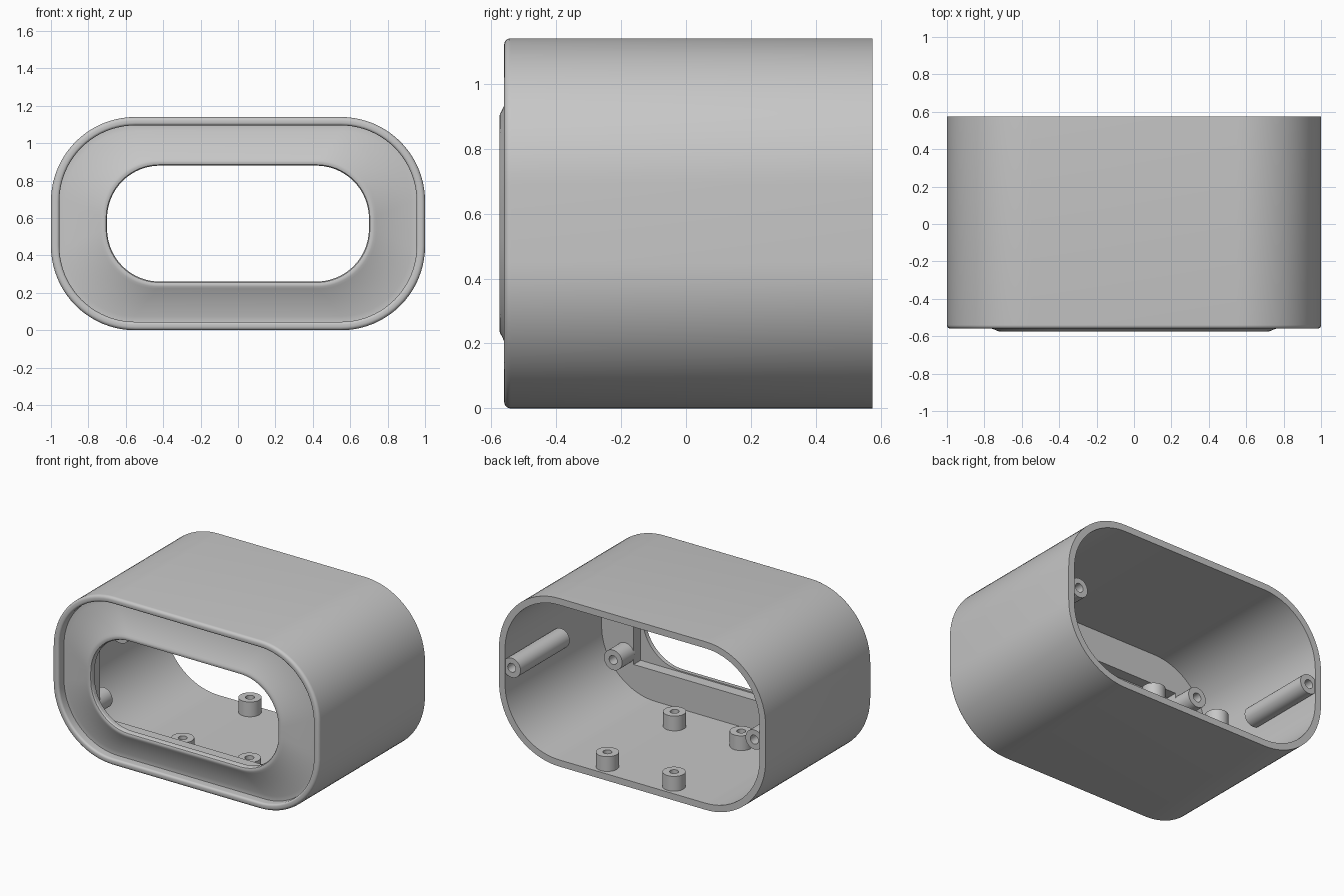
import bpy, bmesh, math
from mathutils import Vector

cube = bpy.data.objects.get("Cube")
if cube:
    bpy.data.objects.remove(cube, do_unlink=True)

grey = bpy.data.materials.new("light_grey_plastic")
grey.use_nodes = True
color = (0.57, 0.57, 0.57, 1)
grey.diffuse_color = color
grey.node_tree.nodes["Principled BSDF"].inputs["Base Color"].default_value = color

MID_Z = 0.57
HALF_W, HALF_H, CORNER = 1.0, 0.57, 0.45
BACK = 0.575


def rounded_rect(hw, hh, r, y, steps=20):
    """Rounded rectangle section in the xz plane."""
    pts = []
    for k, (sx, sz) in enumerate([(1, 1), (-1, 1), (-1, -1), (1, -1)]):
        for i in range(steps + 1):
            a = math.pi / 2 * (k + i / steps)
            pts.append(Vector((sx * (hw - r) + r * math.cos(a), y,
                               MID_Z + sz * (hh - r) + r * math.sin(a))))
    return pts


def inset(d, y):
    return rounded_rect(HALF_W - d, HALF_H - d, CORNER - d, y)


def loft(name, sections, ring):
    """Skin a list of equal sections, joined into a ring or capped."""
    bm = bmesh.new()
    loops = [[bm.verts.new(p) for p in s] for s in sections]
    pairs = list(zip(loops, loops[1:]))
    if ring:
        pairs.append((loops[-1], loops[0]))
    else:
        bm.faces.new(loops[0])
        bm.faces.new(loops[-1])
    for a, b in pairs:
        n = len(a)
        for i in range(n):
            j = (i + 1) % n
            bm.faces.new((a[i], a[j], b[j], b[i]))
    bmesh.ops.recalc_face_normals(bm, faces=bm.faces)
    mesh = bpy.data.meshes.new(name)
    bm.to_mesh(mesh)
    bm.free()
    mesh.materials.append(grey)
    obj = bpy.data.objects.new(name, mesh)
    bpy.context.collection.objects.link(obj)
    bpy.ops.object.select_all(action='DESELECT')
    obj.select_set(True)
    bpy.context.view_layer.objects.active = obj
    bpy.ops.object.shade_smooth_by_angle(angle=math.radians(30))
    return obj


def post(name, base, axis, length, r, hole, depth, steps=32):
    """Round post with a blind screw hole in its free end."""
    axis = Vector(axis)
    u = axis.orthogonal().normalized()
    v = axis.cross(u)
    angles = [math.tau * i / steps for i in range(steps)]
    profile = [(r, 0), (r, length), (hole, length), (hole, length - depth)]
    loft(name, [[Vector(base) + axis * h + (u * math.cos(a) + v * math.sin(a)) * q
                 for a in angles] for q, h in profile], False)


# Shell: outer wall, rounded front rim, groove, raised bezel, window, screen pocket, inner wall
sections = [inset(0, BACK)]
fillet = 0.02
for i in range(6):
    a = math.pi / 2 * i / 5
    sections.append(inset(fillet * (1 - math.cos(a)), -0.54 - fillet * math.sin(a)))
for i in range(6):
    a = math.pi / 2 * i / 5
    sections.append(inset(0.03 + 0.015 * math.sin(a), -0.545 - 0.015 * math.cos(a)))
sections += [
    inset(0.045, -0.50),
    inset(0.075, -0.50),
    rounded_rect(0.74, 0.348, 0.31, -0.567),
    rounded_rect(0.728, 0.337, 0.302, -0.573),
    rounded_rect(0.716, 0.326, 0.294, -0.575),
    rounded_rect(0.705, 0.315, 0.286, -0.571),
    rounded_rect(0.70, 0.31, 0.282, -0.562),
    rounded_rect(0.70, 0.31, 0.282, -0.535),
    rounded_rect(0.715, 0.318, 0.003, -0.535),
    rounded_rect(0.715, 0.318, 0.003, -0.46),
    inset(0.045, -0.46),
    inset(0.045, BACK),
]
loft("housing_shell", sections, True)

for sx, side in ((1, "left"), (-1, "right")):
    # Long side posts for the back cover
    post("cover_post_" + side, (sx * 0.91, 0.04, MID_Z), (0, 1, 0), 0.528, 0.066, 0.03, 0.25)
    # Screen mounting posts behind the front plate
    for sz, level in ((1, "upper"), (-1, "lower")):
        post(f"screen_post_{level}_{side}", (sx * 0.778, -0.47, MID_Z + sz * 0.255),
             (0, 1, 0), 0.14, 0.068, 0.03, 0.1)
    # Floor standoffs
    for y, place in ((-0.235, "front"), (0.485, "back")):
        post(f"floor_standoff_{place}_{side}", (sx * 0.25, y, 0.03),
             (0, 0, 1), 0.115, 0.071, 0.028, 0.09)
